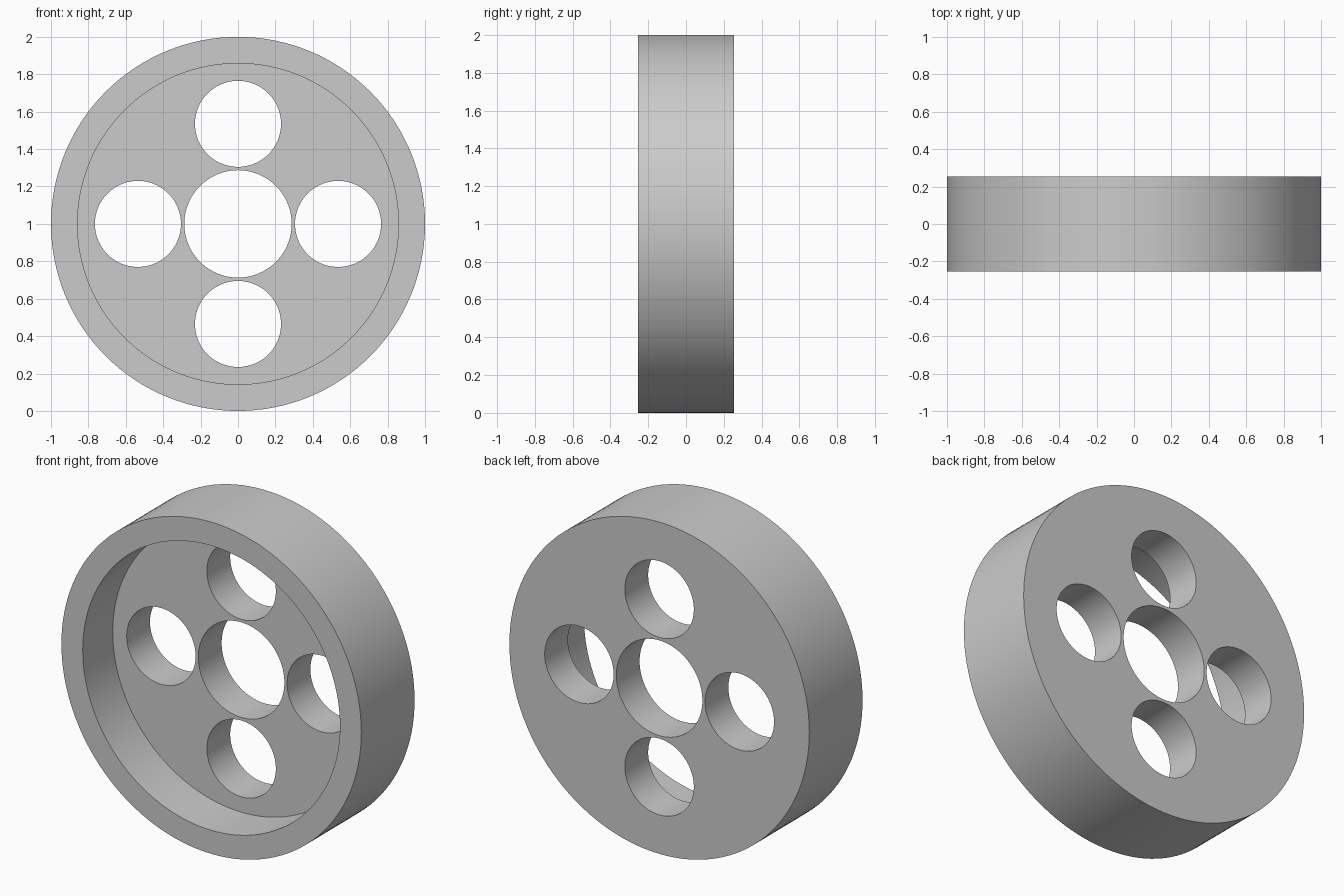
import bpy
from math import pi, cos, sin

old = bpy.data.objects.get("Cube")
if old:
    bpy.data.objects.remove(old, do_unlink=True)

RADIUS = 1.0
HALF_WIDTH = 0.254
RECESS_RADIUS = 0.858
FLOOR_Y = -HALF_WIDTH + 0.286   # front surface of the web
BORE_RADIUS = 0.287
HOLE_RADIUS = 0.23
HOLE_OFFSET = 0.535

grey = bpy.data.materials.new("plain_grey")
grey.use_nodes = True
colour = (0.6, 0.6, 0.6, 1)
grey.diffuse_color = colour
grey.node_tree.nodes["Principled BSDF"].inputs["Base Color"].default_value = colour


def disc(name, radius, y0, y1, x=0, z=RADIUS, sides=128):
    """Cylinder along y from y0 to y1."""
    bpy.ops.mesh.primitive_cylinder_add(
        vertices=sides, radius=radius, depth=y1 - y0,
        location=(x, (y0 + y1) / 2, z), rotation=(pi / 2, 0, 0))
    obj = bpy.context.object
    obj.name = name
    obj.data.materials.append(grey)
    return obj


# Solid wheel body
wheel = disc("wheel", RADIUS, -HALF_WIDTH, HALF_WIDTH)

# Front recess, centre bore and four lightening holes
cutters = [disc("recess_cutter", RECESS_RADIUS, -1, FLOOR_Y),
           disc("bore_cutter", BORE_RADIUS, -1, 1)]
for i in range(4):
    a = i * pi / 2
    cutters.append(disc("hole_cutter", HOLE_RADIUS, -1, 1,
                        HOLE_OFFSET * cos(a), RADIUS + HOLE_OFFSET * sin(a)))

bpy.ops.object.select_all(action="DESELECT")
wheel.select_set(True)
bpy.context.view_layer.objects.active = wheel
for cutter in cutters:
    cutter.hide_render = True
    mod = wheel.modifiers.new("cut", "BOOLEAN")
    mod.operation = "DIFFERENCE"
    mod.solver = "EXACT"
    mod.object = cutter
    bpy.ops.object.modifier_apply(modifier=mod.name)
    bpy.data.objects.remove(cutter, do_unlink=True)

# Smooth walls, crisp rims
bpy.ops.object.shade_smooth_by_angle(angle=pi / 6)
